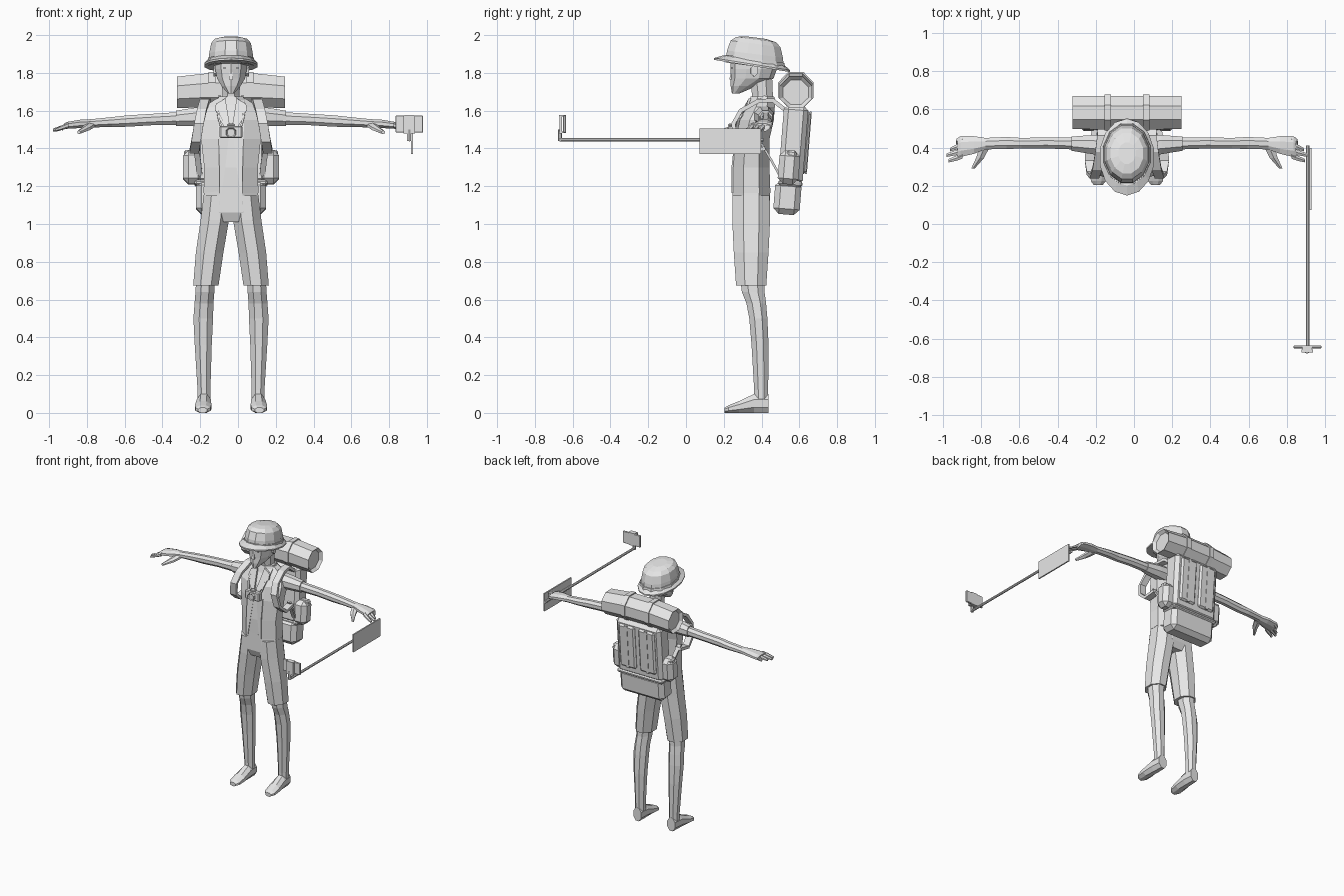
import bpy, bmesh, math
from mathutils import Vector, Matrix

CX = -0.037  # the figure's own centre line
grey = bpy.data.materials.new("plain_grey")
grey.diffuse_color = (0.8, 0.8, 0.8, 1)


def make(name, bm, s=1, centre=CX):
    """Finish a bmesh: mirror with s, shift to the centre line, add to scene."""
    for v in bm.verts:
        v.co.x = centre + s * v.co.x
    bmesh.ops.recalc_face_normals(bm, faces=bm.faces)
    me = bpy.data.meshes.new(name)
    bm.to_mesh(me)
    bm.free()
    me.materials.append(grey)
    ob = bpy.data.objects.new(name, me)
    bpy.context.collection.objects.link(ob)
    return ob


def skin(bm, rings):
    vs = [[bm.verts.new(p) for p in r] for r in rings]
    n = len(vs[0])
    for a, b in zip(vs, vs[1:]):
        for i in range(n):
            j = (i + 1) % n
            bm.faces.new((a[i], a[j], b[j], b[i]))
    return [bm.faces.new(vs[0]), bm.faces.new(vs[-1])]


def loft(name, axis, stations, n=8, s=1, shear=0, inset=0, centre=CX):
    """Stations are (position along axis, two centre values, two radii)."""
    bm = bmesh.new()
    rings = []
    k = 1 / math.cos(math.pi / n)
    for t, a, b, ra, rb in stations:
        ring = []
        for i in range(n):
            w = 2 * math.pi * (i + 0.5) / n
            p, q = a + k * ra * math.cos(w), b + k * rb * math.sin(w)
            co = {"x": (t, p, q), "y": (p, t, q), "z": (p, q, t)}[axis]
            ring.append(Vector(co) + Vector((0, 0, shear * (co[1] - 0.36))))
        rings.append(ring)
    caps = skin(bm, rings)
    if inset:
        bmesh.ops.recalc_face_normals(bm, faces=bm.faces)
        bmesh.ops.inset_individual(bm, faces=caps, thickness=inset, depth=-inset)
    return make(name, bm, s, centre)


def box(name, c, size, bevel=0, lean=0, s=1, centre=CX):
    bm = bmesh.new()
    bmesh.ops.create_cube(bm, size=1, matrix=Matrix.Diagonal((*size, 1)))
    if bevel:
        bmesh.ops.bevel(bm, geom=bm.edges[:], offset=bevel, segments=1, affect='EDGES')
    bm.transform(Matrix.Translation(c) @ Matrix.Rotation(-lean, 4, 'X'))
    return make(name, bm, s, centre)


def ribbon(name, pts, width, thick, s=1):
    """Flat band following a path, its width lying along x."""
    bm = bmesh.new()
    pts = [Vector(p) for p in pts]
    rings = []
    for i, p in enumerate(pts):
        d = pts[min(i + 1, len(pts) - 1)] - pts[max(i - 1, 0)]
        nrm = Vector((0, -d.z, d.y)).normalized() * thick / 2
        w = Vector((width / 2, 0, 0))
        rings.append([p - w - nrm, p + w - nrm, p + w + nrm, p - w + nrm])
    skin(bm, rings)
    return make(name, bm, s)


def plate(name, pts, thick, s=1):
    bm = bmesh.new()
    skin(bm, [pts, [(x, y - thick, z) for x, y, z in pts]])
    return make(name, bm, s)


# torso, hips, neck and head
loft("jacket", "z", [(1.165, 0, .347, .145, .1), (1.3, 0, .345, .142, .097),
     (1.45, 0, .352, .158, .09), (1.55, 0, .375, .17, .09),
     (1.62, 0, .4, .145, .07), (1.665, 0, .41, .075, .06)], n=8)
loft("shorts_hips", "z", [(1.01, 0, .345, .09, .08), (1.06, 0, .345, .155, .1),
     (1.19, 0, .345, .14, .098)])
loft("neck", "z", [(1.6, 0, .41, .055, .06), (1.68, 0, .405, .045, .055),
     (1.8, 0, .395, .05, .06)])
loft("collar", "z", [(1.63, 0, .4, .085, .072), (1.675, 0, .405, .064, .062)])
loft("head", "z", [(1.69, 0, .262, .016, .018), (1.73, 0, .305, .05, .065),
     (1.77, 0, .35, .074, .108), (1.82, 0, .358, .084, .117),
     (1.92, 0, .36, .085, .118)], n=10)
loft("nose", "z", [(1.765, 0, .243, .012, .014), (1.81, 0, .246, .006, .006)], n=4)

# hat: tilted crown, band and brim
loft("hat_crown", "z", [(1.835, 0, .365, .12, .155), (1.9, 0, .365, .115, .148),
     (1.955, 0, .368, .105, .132), (1.978, 0, .37, .085, .105),
     (1.988, 0, .37, .045, .055)], n=12, shear=-.13)
loft("hat_band", "z", [(1.85, 0, .365, .125, .16), (1.875, 0, .365, .122, .156)],
     n=12, shear=-.14)
loft("hat_brim", "z", [(1.835, 0, .35, .141, .196), (1.845, 0, .35, .141, .196),
     (1.868, 0, .36, .118, .155)], n=14, shear=-.16)

for s, side in ((-1, "left"), (1, "right")):
    # legs and feet
    loft("shorts_leg_" + side, "z", [(.675, .133, .345, .067, .08),
         (.85, .113, .345, .073, .092), (1.02, .086, .345, .075, .1),
         (1.15, .075, .345, .07, .098)], s=s)
    loft("lower_leg_" + side, "z", [(.06, .143, .398, .034, .037),
         (.12, .143, .398, .034, .037), (.36, .147, .392, .045, .045),
         (.5, .147, .383, .052, .048), (.58, .143, .372, .05, .052),
         (.64, .138, .356, .05, .06), (.72, .134, .35, .05, .065)], s=s)
    loft("foot_" + side, "y", [(.437, .143, .05, .033, .05), (.36, .144, .05, .038, .05),
         (.28, .147, .031, .043, .031), (.225, .149, .02, .04, .02),
         (.205, .15, .014, .024, .014)], s=s)
    # arms and hands
    loft("sleeve_" + side, "x", [(.1, .41, 1.57, .055, .055), (.18, .415, 1.568, .05, .05),
         (.29, .42, 1.56, .037, .04)], s=s)
    loft("arm_" + side, "x", [(.25, .42, 1.56, .031, .034), (.42, .424, 1.553, .029, .03),
         (.55, .422, 1.545, .028, .03), (.63, .424, 1.54, .031, .026),
         (.74, .42, 1.533, .03, .022), (.8, .413, 1.53, .046, .022),
         (.87, .405, 1.522, .054, .018), (.885, .4, 1.518, .05, .014)], s=s)
    for i in range(4):
        y, tip = .444 - .029 * i, (.895, .925, .943, .932)[i]
        loft(f"finger_{i + 1}_{side}", "x", [(.86, y, 1.523, .015, .013),
             (.89, y - .012, 1.512, .014, .011),
             (tip, y - .026, 1.497, .009, .007)], n=6, s=s)
    loft("thumb_" + side, "y", [(.4, .745, 1.523, .026, .014), (.345, .768, 1.505, .021, .013),
         (.29, .805, 1.485, .009, .008)], n=6, s=s)
    # ears and eyes
    loft("ear_" + side, "x", [(.078, .355, 1.81, .014, .022), (.094, .362, 1.812, .018, .028)],
         n=6, s=s)
    box("eye_" + side, (.034, .242, 1.825), (.016, .006, .006), s=s)
    # jacket openings and lapels
    plate("jacket_flap_" + side, [(.012, .272, 1.46), (.066, .267, 1.46), (.062, .25, 1.3),
          (.062, .25, 1.165), (.05, .25, 1.165), (.03, .254, 1.3)], .009, s)
    plate("jacket_lapel_" + side, [(.03, .345, 1.665), (.08, .335, 1.635), (.085, .312, 1.6),
          (.06, .3, 1.585), (.066, .29, 1.56), (.012, .268, 1.48), (.008, .275, 1.53)], .014, s)
    # camera neck strap
    ribbon("camera_strap_" + side, [(.052, .255, 1.51), (.065, .272, 1.56),
           (.075, .32, 1.62), (.06, .42, 1.68)], .01, .008, s)
    # shoulder strap from pack over shoulder and back under the arm
    ribbon("shoulder_strap_" + side, [(.13, .53, 1.6), (.13, .46, 1.655), (.14, .38, 1.65),
           (.155, .29, 1.6), (.17, .25, 1.53), (.185, .265, 1.44), (.195, .33, 1.385),
           (.19, .42, 1.4)], .05, .022, s)
    ribbon("strap_webbing_" + side, [(.19, .4, 1.425), (.175, .45, 1.34), (.165, .5, 1.25)],
           .03, .012, s)
    # side pockets and back panels of the pack
    box("pack_side_pocket_" + side, (.2, .545, 1.3), (.11, .11, .18), .03, .08, s)
    box("pocket_buckle_" + side, (.2, .558, 1.355), (.1, .05, .07), .01, .08, s)
    box("pack_panel_" + side, (.083, .637, 1.43), (.135, .026, .33), .012, .08, s)
    box("panel_strap_" + side, (.083, .648, 1.43), (.022, .01, .33), 0, .08, s)
    # bedroll bands
    loft("bedroll_band_" + side, "x", [(.083, .582, 1.71, .094, .096),
         (.118, .582, 1.71, .094, .096)], s=s)

# camera on the chest
box("camera_body", (0, .24, 1.487), (.12, .04, .065), .006)
box("camera_viewfinder", (0, .238, 1.524), (.04, .03, .014), .004)
loft("camera_lens", "y", [(.225, 0, 1.484, .028, .028), (.205, 0, 1.484, .025, .025)],
     inset=.006)

# backpack and bedroll
box("pack_main", (0, .568, 1.42), (.375, .13, .42), .025, .08)
box("pack_base", (0, .537, 1.14), (.37, .14, .18), .03, .08)
box("pack_base_flap", (0, .553, 1.215), (.385, .13, .03), .01, .08)
loft("bedroll", "x", [(-.285, .582, 1.697, .086, .083), (-.12, .582, 1.708, .087, .09),
     (.12, .582, 1.708, .087, .09), (.285, .582, 1.697, .086, .083)], inset=.02)

# hand-held pole with side board, phone and clip
loft("pole", "y", [(-.67, .908, 1.447, .009, .009), (.41, .908, 1.447, .009, .009)], centre=0)
box("side_board", (.922, .235, 1.438), (.01, .325, .135), centre=0)
loft("pole_upright", "z", [(1.44, .905, -.668, .01, .009), (1.5, .905, -.668, .01, .009)],
     n=6, centre=0)
box("phone", (.907, -.643, 1.529), (.145, .014, .09), .003, centre=0)
box("phone_clip_back", (.907, -.664, 1.527), (.06, .014, .095), centre=0)
for z, part in ((1.486, "lower"), (1.573, "upper")):
    box("phone_clip_" + part, (.907, -.654, z), (.05, .036, .008), centre=0)
